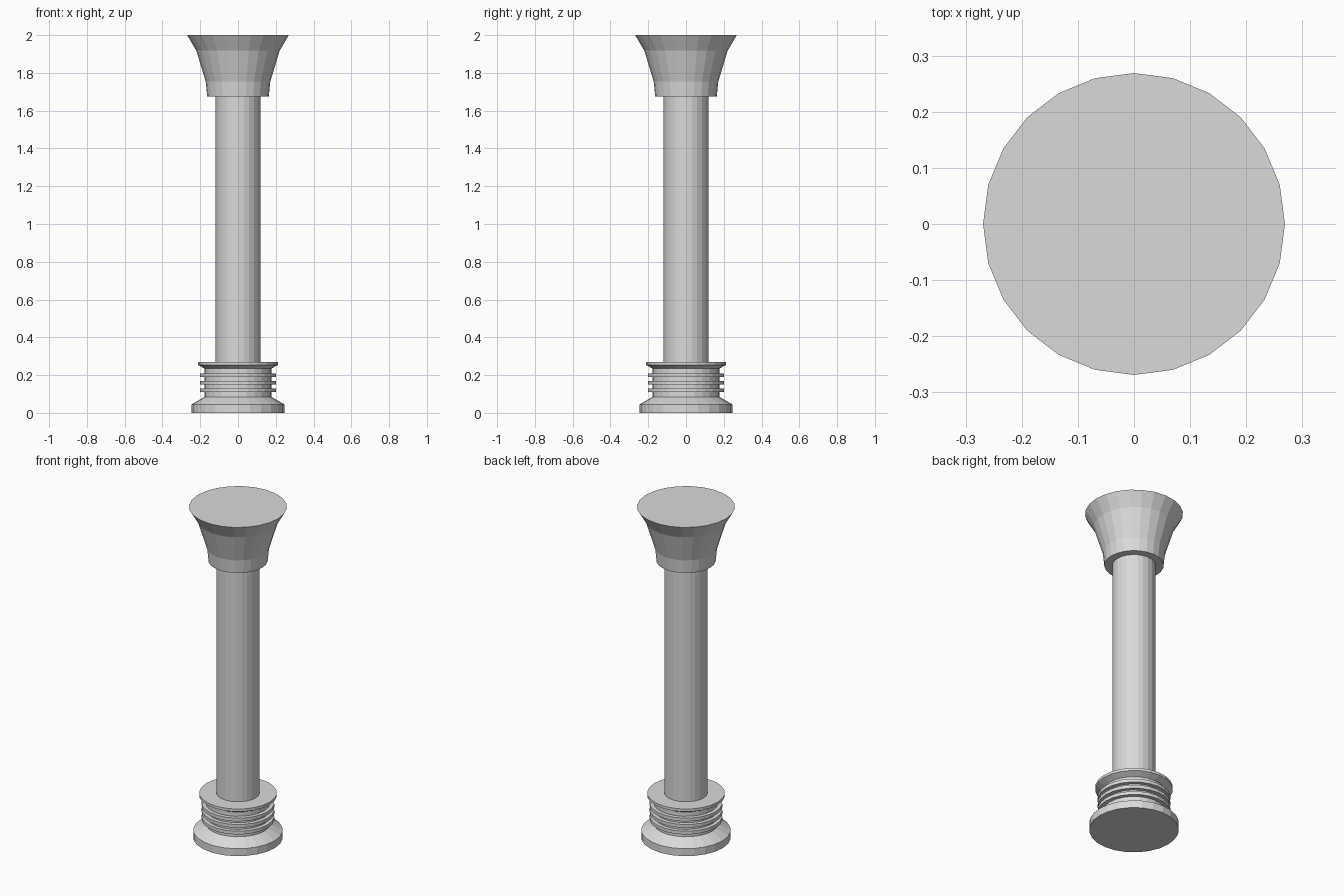
import bpy
import bmesh
from math import cos, sin, tau

SIDES = 24

cube = bpy.data.objects.get("Cube")
if cube:
    bpy.data.objects.remove(cube, do_unlink=True)

stone = bpy.data.materials.new("pale grey stone")
stone.use_nodes = True
colour = (0.7, 0.7, 0.7, 1)
stone.diffuse_color = colour
stone.node_tree.nodes["Principled BSDF"].inputs["Base Color"].default_value = colour


def turned(name, profile):
    """Turn a (radius, height) profile into a closed, flat-shaded solid."""
    bm = bmesh.new()
    rings = [[bm.verts.new((r * cos(tau * i / SIDES), r * sin(tau * i / SIDES), z))
              for i in range(SIDES)] for r, z in profile]
    for low, high in zip(rings, rings[1:]):
        for i in range(SIDES):
            j = (i + 1) % SIDES
            bm.faces.new((low[i], low[j], high[j], high[i]))
    bm.faces.new(rings[0][::-1])
    bm.faces.new(rings[-1])
    mesh = bpy.data.meshes.new(name)
    bm.to_mesh(mesh)
    bm.free()
    mesh.materials.append(stone)
    obj = bpy.data.objects.new(name, mesh)
    bpy.context.collection.objects.link(obj)
    return obj


# Base: sloped plinth, ribbed neck and flared collar in one profile
core, rib = 0.177, 0.2
base = [(0.246, 0), (0.246, 0.045), (core, 0.085)]
for z in (0.11, 0.15, 0.189):
    base += [(core, z), (rib, z), (rib, z + 0.02), (core, z + 0.02)]
base += [(core, 0.235), (0.213, 0.254), (0.213, 0.27)]
turned("base", base)

# Plain shaft, running slightly into the base and capital
turned("shaft", [(0.119, 0.26), (0.119, 1.69)])

# Flared capital
turned("capital", [(0.163, 1.675), (0.171, 1.755), (0.221, 1.918), (0.269, 2)])
